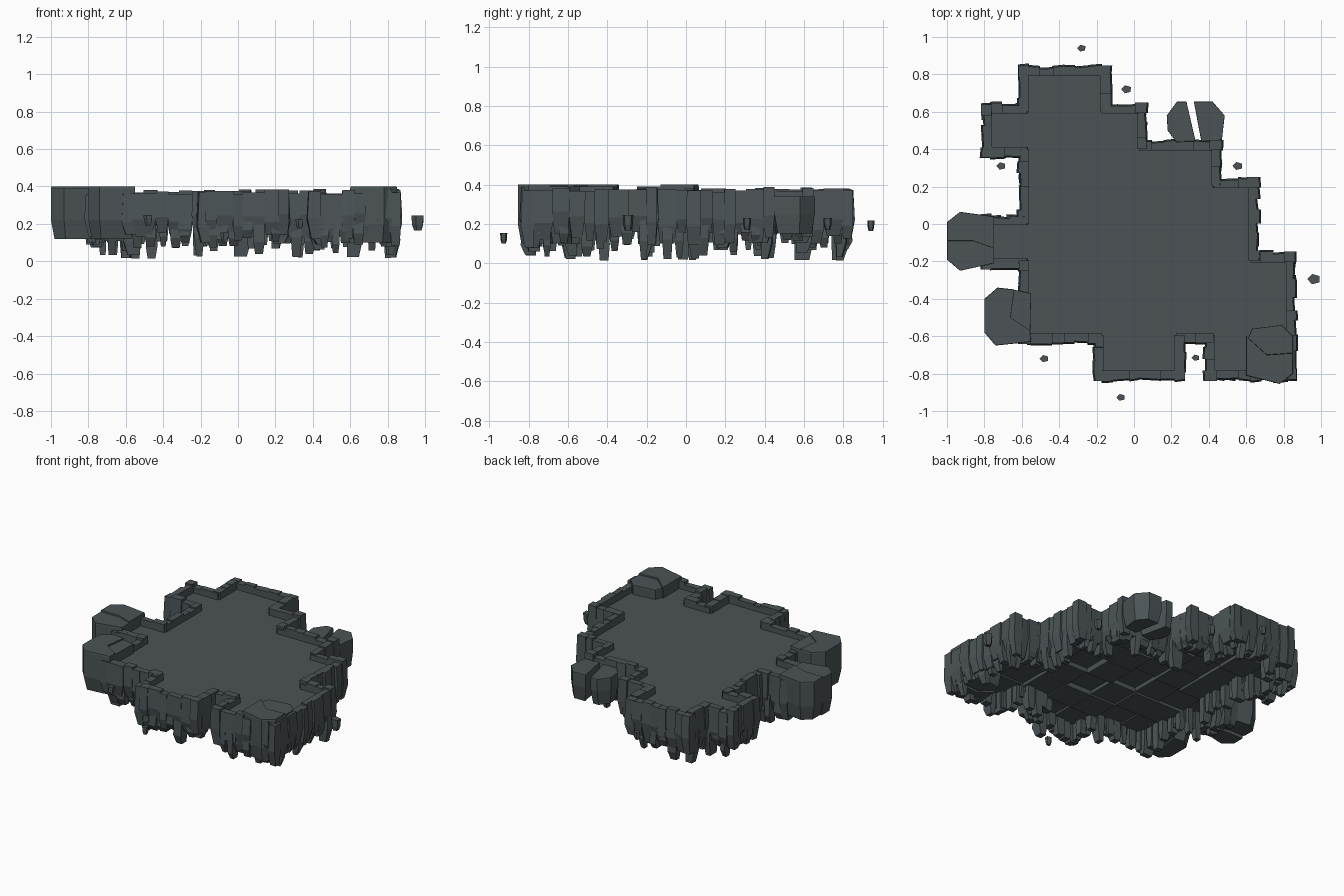
import bpy, bmesh, math, random
from mathutils import Vector

if "Cube" in bpy.data.objects:
    bpy.data.objects.remove(bpy.data.objects["Cube"])

random.seed(7)
U = random.uniform
S, X0, Y0 = 0.199, -0.77, 0.80          # cell size, left and back edge of grid
FLOOR = 0.325
ROWS = [".##.....", "####....", ".#####..", ".######.",
        "#######.", ".#######", ".#######", "...##.##"]

stone = bpy.data.materials.new("dark slate")
stone.diffuse_color = (0.072, 0.088, 0.094, 1)
stone.use_nodes = True
stone.node_tree.nodes["Principled BSDF"].inputs["Base Color"].default_value = stone.diffuse_color


def filled(i, j):
    return 0 <= j < 8 and 0 <= i < 8 and ROWS[j][i] == "#"


def loft(bm, rings):
    """Closed solid through rings of equal point count, bottom ring first."""
    vs = [[bm.verts.new(p) for p in r] for r in rings]
    fs = [bm.faces.new(vs[0][::-1]), bm.faces.new(vs[-1])]
    n = len(vs[0])
    for a, b in zip(vs, vs[1:]):
        for k in range(n):
            m = (k + 1) % n
            fs.append(bm.faces.new((a[k], a[m], b[m], b[k])))
    bmesh.ops.recalc_face_normals(bm, faces=fs)


def finish(bm, name):
    me = bpy.data.meshes.new(name)
    bm.to_mesh(me)
    bm.free()
    ob = bpy.data.objects.new(name, me)
    bpy.context.collection.objects.link(ob)
    me.materials.append(stone)


def rect(cx, cy, ax, ay, z):
    return [(cx - ax, cy - ay, z), (cx + ax, cy - ay, z),
            (cx + ax, cy + ay, z), (cx - ax, cy + ay, z)]


# floor tiles: flush on top, uneven underneath
bm = bmesh.new()
for j in range(8):
    for i in range(8):
        if filled(i, j):
            cx, cy = X0 + (i + .5) * S, Y0 - (j + .5) * S
            h = S / 2 + 0.001
            loft(bm, [rect(cx, cy, h * .98, h * .98, U(.19, .235)),
                      rect(cx, cy, h, h, .26), rect(cx, cy, h, h, FLOOR)])
finish(bm, "floor_tiles")


def column(bm, p, t, n, w, inner, outer, top, bot):
    """Chipped rock column on an edge: t along the edge, n outwards."""
    skew = U(-.008, .008)

    def ring(z, s, grow):
        o, a = outer + grow, w / 2 * s
        pts = [(-a, inner), (a, inner), (a, o + min(skew, 0)), (-a, o - max(skew, 0))]
        return [(p + t * u + n * v).to_tuple()[:2] + (z,) for u, v in pts]
    mid = bot + (top - bot) * U(.25, .5)
    loft(bm, [ring(bot, U(.6, .85), -.018), ring(mid, 1.03, .004), ring(top, 1, -.004)])


# rim columns and hanging teeth along every open cell edge
rim, teeth = bmesh.new(), bmesh.new()
for j in range(8):
    for i in range(8):
        if not filled(i, j):
            continue
        c = Vector((X0 + (i + .5) * S, Y0 - (j + .5) * S, 0))
        for dx, dy in ((1, 0), (-1, 0), (0, 1), (0, -1)):
            if filled(i + dx, j - dy):
                continue
            n, t = Vector((dx, dy, 0)), Vector((-dy, dx, 0))
            e = c + n * (S / 2)
            mids = random.choice(([U(-.04, .04)], [U(-.05, -.02), U(.02, .05)]))
            cuts = [-S / 2] + mids + [S / 2]
            for a, b in zip(cuts, cuts[1:]):
                column(rim, e + t * ((a + b) / 2), t, n, b - a, -.01, U(.035, .055),
                       U(.36, .384), U(.09, .16))
            for k in (-1, 0, 1):
                column(teeth, e + t * (k * .065 + U(-.015, .015)), t, n, U(.035, .06), U(-.05, -.02),
                       U(.015, .045), U(.22, .25), random.choice((.03, .07, .09, .11)) + U(-.015, .015))
            # corner post where the neighbouring side is open too
            if not filled(i - dy, j - dx) and not filled(i + dx - dy, j - dy - dx):
                column(rim, e + t * (S / 2 + .02), t, n, .055, -.02, U(.042, .055),
                       U(.36, .388), U(.08, .15))
finish(rim, "rim_columns")
finish(teeth, "hanging_teeth")


def boulder(name, pts, top, bot, peak):
    """Faceted boulder from a plan outline, tapering in underneath."""
    m = sum((Vector(p) for p in pts), Vector((0, 0))) / len(pts)

    def ring(z, s):
        return [tuple(m + (Vector(p) - m) * s) + (z,) for p in pts]
    b = bmesh.new()
    loft(b, [ring(bot, .84), ring(bot + .1, 1), ring(top - peak, 1), ring(top, .985)])
    finish(b, name)


# large edge boulders, each split in two rocks
boulder("left_boulder_front", [(-1, -.09), (-1, -.19), (-.93, -.25), (-.75, -.21), (-.75, -.1), (-.86, -.09)], .39, .12, .01)
boulder("left_boulder_back", [(-1, -.09), (-.86, -.09), (-.75, -.13), (-.75, .04), (-.93, .065), (-1, .01)], .4, .13, .01)
boulder("front_left_boulder_outer", [(-.8, -.4), (-.8, -.58), (-.74, -.65), (-.55, -.63), (-.555, -.57), (-.66, -.5), (-.64, -.35), (-.73, -.34)], .4, .12, .01)
boulder("front_left_boulder_inner", [(-.67, -.5), (-.555, -.58), (-.55, -.37), (-.65, -.35)], .39, .13, .01)
boulder("front_right_boulder_front", [(.6, -.81), (.78, -.855), (.85, -.8), (.85, -.69), (.71, -.7), (.6, -.6)], .4, .1, .01)
boulder("front_right_boulder_back", [(.61, -.61), (.71, -.7), (.85, -.69), (.85, -.6), (.79, -.54), (.63, -.56)], .39, .1, .01)
boulder("back_boulder_left", [(.175, .58), (.18, .5), (.24, .42), (.33, .44), (.28, .655), (.23, .655)], .335, .15, .01)
boulder("back_boulder_right", [(.36, .44), (.47, .45), (.485, .58), (.42, .655), (.32, .655)], .34, .15, .01)

# small floating stones around the edge
bm = bmesh.new()
for x, y, z, r in ((-.28, .94, .19, .024), (-.04, .72, .2, .028), (-.71, .31, .2, .026),
                   (.555, .31, .2, .028), (.963, -.295, .205, .036), (.33, -.715, .2, .022),
                   (-.48, -.72, .22, .025), (-.07, -.927, .127, .024)):
    def ring(h, s):
        return [(x + r * s * math.cos(k * math.tau / 5 + .6),
                 y + r * .8 * s * math.sin(k * math.tau / 5 + .6), z + h * r) for k in range(5)]
    loft(bm, [ring(-1.1, .6), ring(-.3, .9), ring(1.1, 1)])
finish(bm, "floating_stones")
